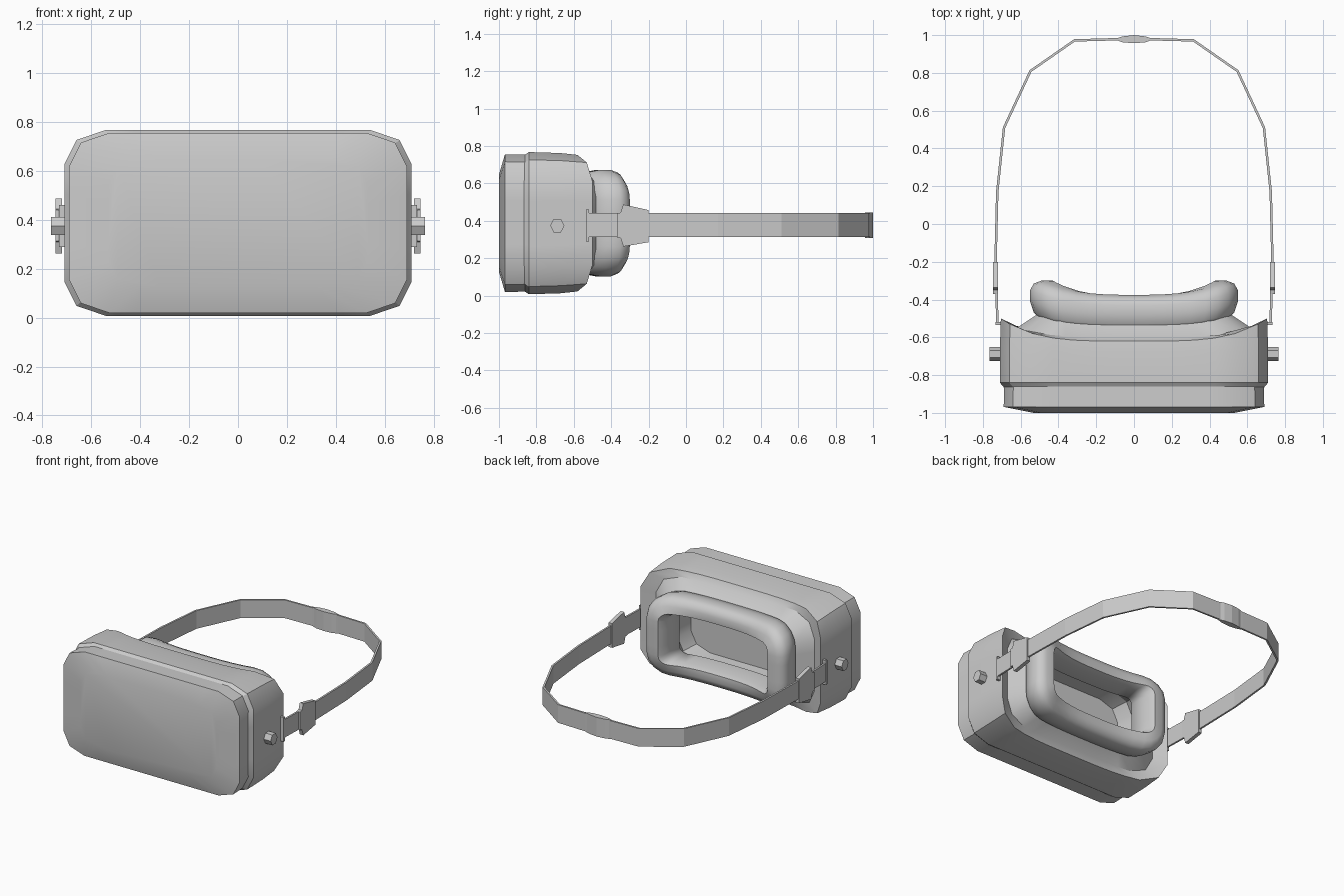
import bpy, bmesh, math

if "Cube" in bpy.data.objects:
    bpy.data.objects.remove(bpy.data.objects["Cube"])

ZC = 0.387  # vertical centre of the visor


def finish(name, bm, smooth=30):
    bmesh.ops.recalc_face_normals(bm, faces=bm.faces)
    me = bpy.data.meshes.new(name)
    bm.to_mesh(me)
    bm.free()
    ob = bpy.data.objects.new(name, me)
    bpy.context.collection.objects.link(ob)
    if smooth:
        bpy.ops.object.select_all(action='DESELECT')
        ob.select_set(True)
        bpy.context.view_layer.objects.active = ob
        bpy.ops.object.shade_smooth_by_angle(angle=math.radians(smooth))
    return ob


def outline(hx, hz, cx, cz, n):
    """Rounded rectangle; straight edges are subdivided so they can bend."""
    corners = []
    for q, (sx, sz) in enumerate([(1, 1), (-1, 1), (-1, -1), (1, -1)]):
        arc = []
        for i in range(n + 1):
            a = math.pi / 2 * (q + i / n)
            arc.append((sx * (hx - cx) + cx * math.cos(a), sz * (hz - cz) + cz * math.sin(a)))
        corners.append(arc)
    pts = []
    for q in range(4):
        pts += corners[q]
        a, b = corners[q][-1], corners[(q + 1) % 4][0]
        m = 10 if q % 2 == 0 else 4
        pts += [(a[0] + (b[0] - a[0]) * k / m, a[1] + (b[1] - a[1]) * k / m) for k in range(1, m)]
    return pts


def loft(name, rings, n, power=4, closed=False, zc=ZC, smooth=30):
    """Each ring: half width, half height, y, bend of the sides, corner width, corner height."""
    bm = bmesh.new()
    loops = []
    for hx, hz, y, bend, cx, cz in rings:
        loops.append([bm.verts.new((x, y + bend * (abs(x) / hx) ** power, zc + z))
                      for x, z in outline(hx, hz, cx, cz, n)])
    pairs = list(zip(loops, loops[1:]))
    if closed:
        pairs.append((loops[-1], loops[0]))
    else:
        bm.faces.new(loops[0])
        bm.faces.new(loops[-1])
    for a, b in pairs:
        for i in range(len(a)):
            j = (i + 1) % len(a)
            bm.faces.new((a[i], a[j], b[j], b[i]))
    return finish(name, bm, smooth)


def prism(name, pts, axis, lo, hi):
    """Extrude a flat profile along x (points are y, z) or z (points are x, y)."""
    bm = bmesh.new()
    put = (lambda p, t: (t, *p)) if axis == 'x' else (lambda p, t: (*p, t))
    a = [bm.verts.new(put(p, lo)) for p in pts]
    b = [bm.verts.new(put(p, hi)) for p in pts]
    bm.faces.new(a)
    bm.faces.new(b)
    for i in range(len(pts)):
        j = (i + 1) % len(pts)
        bm.faces.new((a[i], a[j], b[j], b[i]))
    return finish(name, bm, 0)


# Visor shell with curved rear rim, tapering neck and hollow interior
loft("visor_shell", [
    (0.68, 0.355, -0.88, 0, 0.17, 0.14),
    (0.685, 0.36, -0.87, 0, 0.17, 0.14),
    (0.71, 0.38, -0.84, 0, 0.17, 0.14),
    (0.71, 0.375, -0.68, 0.02, 0.17, 0.14),
    (0.705, 0.365, -0.62, 0.12, 0.17, 0.14),
    (0.62, 0.325, -0.60, 0.05, 0.17, 0.14),
    (0.50, 0.25, -0.51, 0.04, 0.13, 0.12),
    (0.42, 0.18, -0.51, 0.04, 0.07, 0.07),
    (0.50, 0.25, -0.62, 0, 0.15, 0.12),
    (0.48, 0.24, -0.74, 0, 0.15, 0.12)], 2)

# Slightly domed front plate
loft("front_plate", [
    (0.53, 0.26, -1.0, 0, 0.13, 0.10),
    (0.69, 0.368, -0.968, 0, 0.165, 0.135),
    (0.687, 0.366, -0.86, 0, 0.165, 0.135)], 2)

# Soft face cushion
loft("face_cushion", [
    (0.40, 0.165, -0.54, 0.04, 0.05, 0.05),
    (0.43, 0.20, -0.56, 0.03, 0.08, 0.08),
    (0.49, 0.25, -0.56, 0.05, 0.13, 0.13),
    (0.53, 0.275, -0.53, 0.06, 0.16, 0.15),
    (0.55, 0.285, -0.48, 0.07, 0.17, 0.16),
    (0.55, 0.285, -0.43, 0.08, 0.17, 0.16),
    (0.53, 0.27, -0.395, 0.08, 0.15, 0.15),
    (0.49, 0.23, -0.375, 0.075, 0.11, 0.11),
    (0.43, 0.18, -0.38, 0.08, 0.06, 0.06),
    (0.40, 0.165, -0.42, 0.07, 0.05, 0.05)], 4, power=3, closed=True, smooth=50)

# Head strap
half = [(0.723, -0.525), (0.733, -0.2), (0.724, 0.17), (0.688, 0.51),
        (0.548, 0.81), (0.315, 0.972), (0.1, 0.978)]
path = half + [(-x, y) for x, y in reversed(half)]
bm = bmesh.new()
cols = [[bm.verts.new((x, y, z)) for z in (0.312, 0.44)] for x, y in path]
for a, b in zip(cols, cols[1:]):
    bm.faces.new((a[0], b[0], b[1], a[1]))
strap = finish("head_strap", bm, 0)
mod = strap.modifiers.new("thickness", 'SOLIDIFY')
mod.thickness = 0.013
mod.offset = 0

# Rear pad on the strap
prism("rear_pad", [(-0.105, 0.978), (-0.06, 0.993), (0, 1.0), (0.06, 0.993), (0.105, 0.978),
                   (0.06, 0.962), (0, 0.957), (-0.06, 0.962)], 'z', 0.308, 0.444)

# Side fittings, mirrored
buckle = [(-0.37, 0.44), (-0.35, 0.443), (-0.335, 0.487), (-0.2, 0.457),
          (-0.2, 0.285), (-0.335, 0.262), (-0.35, 0.308), (-0.37, 0.312)]
tab = [(-0.535, 0.46), (-0.518, 0.46), (-0.518, 0.288), (-0.535, 0.288)]
knob = [(-0.688 + 0.038 * math.cos(i * math.pi / 3), 0.374 + 0.042 * math.sin(i * math.pi / 3))
        for i in range(6)]
for s, side in ((1, "right"), (-1, "left")):
    prism("strap_buckle_" + side, buckle, 'x', s * 0.719, s * 0.746)
    prism("strap_end_" + side, tab, 'x', s * 0.705, s * 0.732)
    prism("side_knob_" + side, knob, 'x', s * 0.69, s * 0.764)
